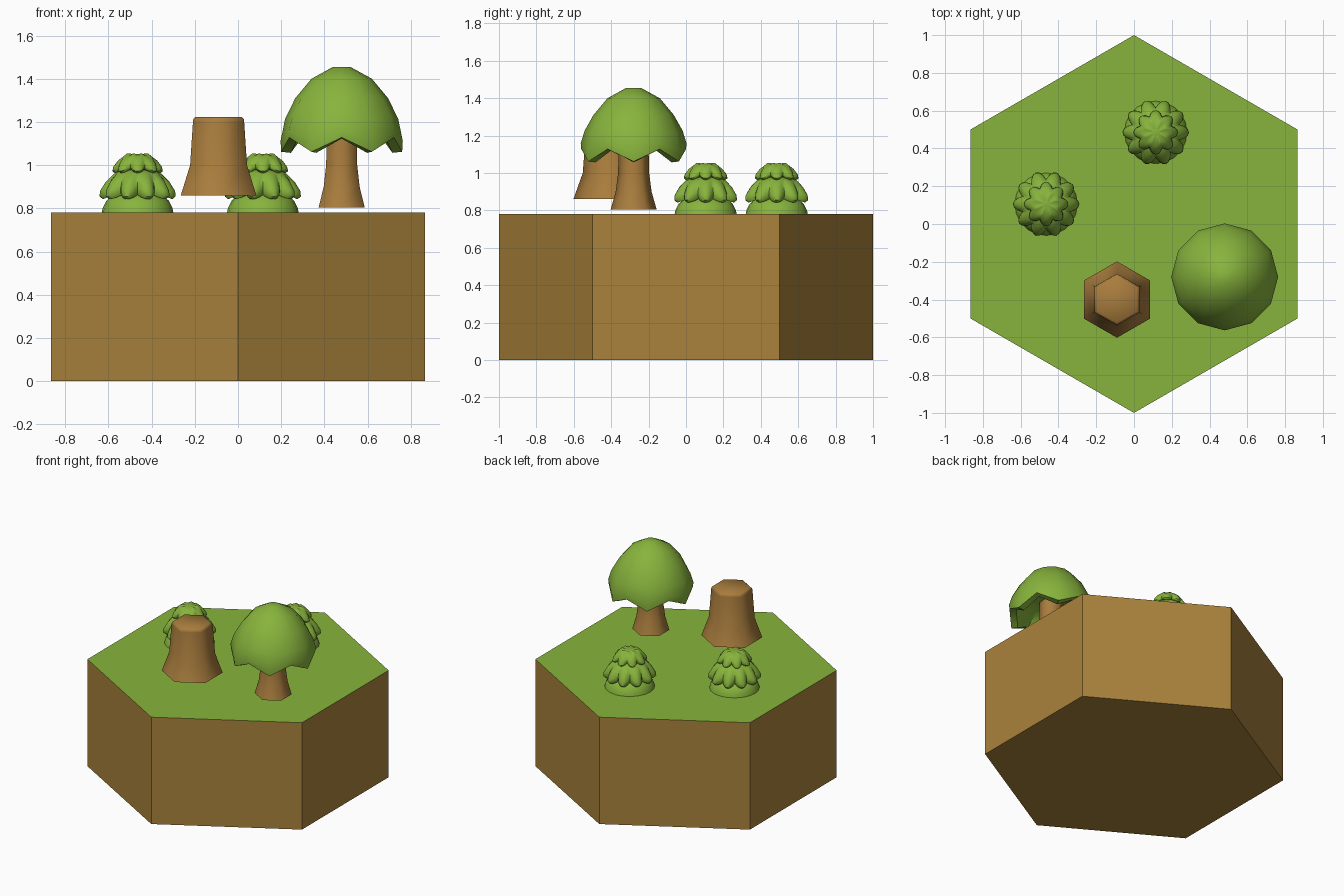
import bpy, math

if "Cube" in bpy.data.objects:
    bpy.data.objects.remove(bpy.data.objects["Cube"])


def material(name, rgb):
    m = bpy.data.materials.new(name)
    m.diffuse_color = (*rgb, 1)
    m.use_nodes = True
    m.node_tree.nodes["Principled BSDF"].inputs["Base Color"].default_value = m.diffuse_color
    return m


GRASS = material("grass green", (0.245, 0.455, 0.046))
LEAF = material("leaf green", (0.245, 0.455, 0.046))
SOIL = material("soil brown", (0.40, 0.225, 0.045))
BARK = material("bark brown", (0.40, 0.205, 0.047))


def make(name, verts, faces, mats, loc, smooth):
    me = bpy.data.meshes.new(name)
    me.from_pydata(verts, [], faces)
    ob = bpy.data.objects.new(name, me)
    bpy.context.collection.objects.link(ob)
    ob.location = loc
    for m in mats:
        me.materials.append(m)
    if smooth:
        bpy.ops.object.select_all(action='DESELECT')
        ob.select_set(True)
        bpy.context.view_layer.objects.active = ob
        bpy.ops.object.shade_smooth_by_angle(angle=math.radians(smooth))
    return ob


def loft(name, profile, n, mats, loc, smooth=0, wave=None):
    """Rings (radius, z, wave weight) from bottom to top, capped both ends.
    wave(angle) gives (radius scale change, z change) at full weight."""
    verts, faces = [], []
    for r, z, w in profile:
        for i in range(n):
            a = math.pi / 2 + 2 * math.pi * i / n
            dr, dz = wave(a) if wave else (0, 0)
            rr = r * (1 + w * dr)
            verts.append((rr * math.cos(a), rr * math.sin(a), z + w * dz))
    for k in range(len(profile) - 1):
        for i in range(n):
            j = (i + 1) % n
            faces.append((k * n + i, k * n + j, (k + 1) * n + j, (k + 1) * n + i))
    faces.append(tuple(reversed(range(n))))
    faces.append(tuple(range((len(profile) - 1) * n, len(profile) * n)))
    return make(name, verts, faces, mats, loc, smooth)


# Hexagonal ground tile: soil sides, grass on top
tile = loft("ground_tile", [(1, 0, 0), (1, 0.78, 0)], 6, [SOIL, GRASS], (0, 0, 0))
for p in tile.data.polygons:
    p.material_index = 1 if p.normal.z > 0.5 else 0

# Tree stump with flared foot
loft("stump", [(0.202, 0.86, 0), (0.152, 1.0, 0), (0.137, 1.20, 0),
               (0.135, 1.213, 0), (0.122, 1.224, 0)],
     6, [BARK], (-0.09, -0.40, 0), 62)

# Tree trunk
TREE = (0.48, -0.28, 0)
loft("tree_trunk", [(0.123, 0.805, 0), (0.096, 0.90, 0), (0.083, 1.0, 0), (0.078, 1.22, 0)],
     6, [BARK], TREE, 62)

# Tree crown: twelve sides, six drooping lobes along the lower rim
loft("tree_crown", [(0.06, 1.20, 0), (0.16, 1.18, 0.3), (0.235, 1.09, 1), (0.28, 1.095, 1),
                    (0.283, 1.135, 0.7), (0.262, 1.22, 0.2), (0.215, 1.31, 0),
                    (0.14, 1.40, 0), (0.04, 1.455, 0)],
     12, [LEAF], TREE, 50, lambda a: (0, -0.033 * math.cos(6 * a)))


# Bushes: plain lower dome and two scalloped skirts
def scallop(lobes):
    def wave(a):
        s = abs(math.cos(lobes * a / 2))
        return 0.24 * (s - 1), 0.02 * (1 - s)
    return wave


for side, loc in (("left", (-0.465, 0.105, 0)), ("back", (0.115, 0.485, 0))):
    loft(side + "_bush_base", [(0.167, 0.775, 0), (0.162, 0.80, 0), (0.145, 0.835, 0),
                               (0.11, 0.865, 0), (0.06, 0.88, 0)],
         20, [LEAF], loc, 50)
    loft(side + "_bush_middle", [(0.07, 0.875, 0), (0.125, 0.862, 0.5), (0.16, 0.842, 1),
                                 (0.176, 0.855, 1), (0.174, 0.88, 1), (0.148, 0.922, 0.8),
                                 (0.11, 0.96, 0.5), (0.06, 0.98, 0)],
         60, [LEAF], loc, 50, scallop(10))
    loft(side + "_bush_top", [(0.04, 0.975, 0), (0.08, 0.972, 0.6), (0.105, 0.963, 1),
                              (0.117, 0.972, 1), (0.112, 0.993, 1), (0.09, 1.022, 0.9),
                              (0.06, 1.043, 0.6), (0.02, 1.051, 0)],
         48, [LEAF], loc, 50, scallop(8))
